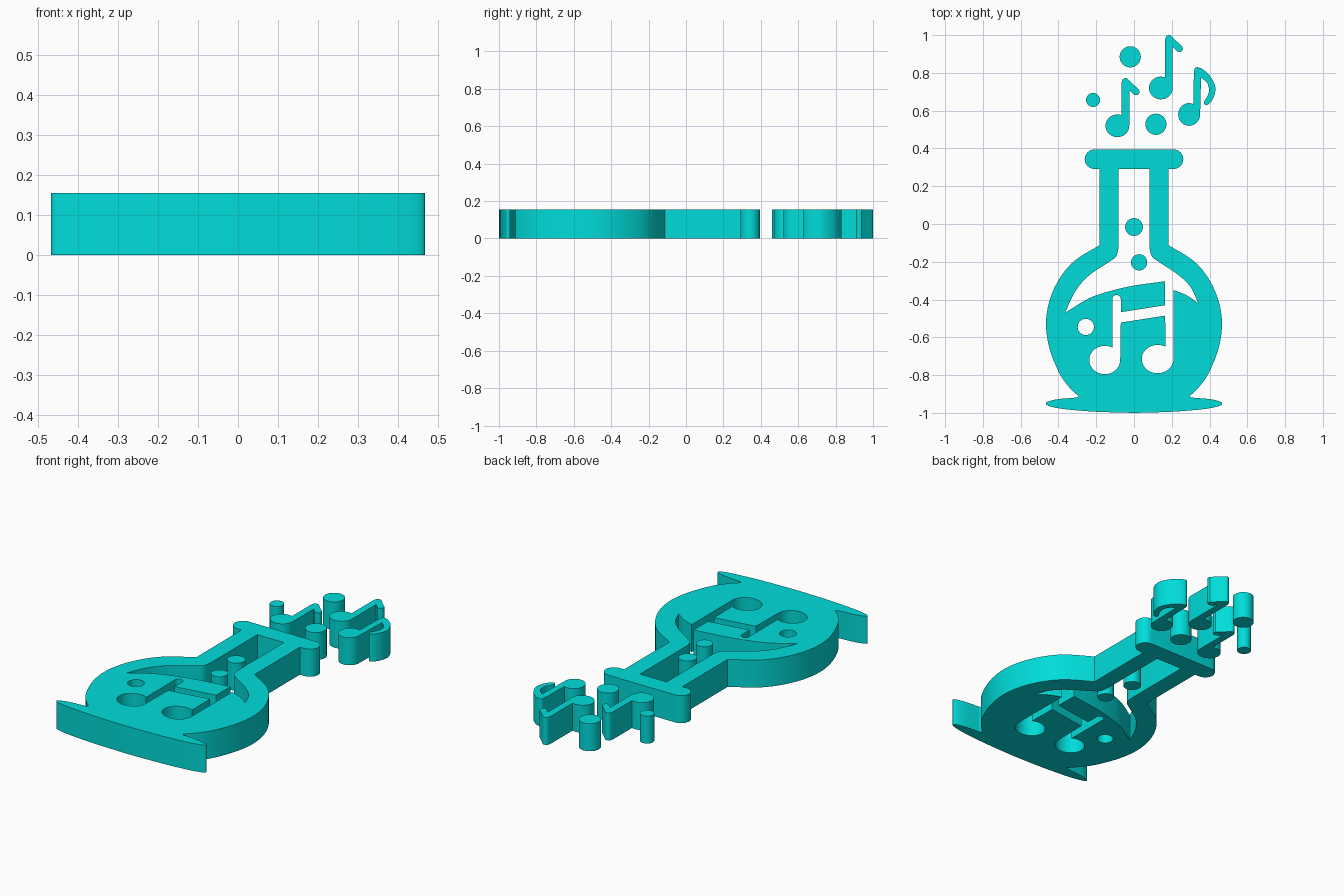
import bpy, bmesh
from math import sin, cos, radians, pi

if "Cube" in bpy.data.objects:
    bpy.data.objects.remove(bpy.data.objects["Cube"])

H = 0.155  # plate thickness

mat = bpy.data.materials.new("turquoise")
mat.diffuse_color = (0.0, 0.72, 0.70, 1)
mat.use_nodes = True
mat.node_tree.nodes["Principled BSDF"].inputs["Base Color"].default_value = mat.diffuse_color


def smooth(pts, n=6):
    """Open Catmull-Rom curve through the points."""
    p = [pts[0]] + list(pts) + [pts[-1]]
    out = []
    for i in range(1, len(p) - 2):
        a, b, c, d = p[i - 1:i + 3]
        for k in range(n):
            t = k / n
            out.append(tuple(0.5 * (2 * b[j] + (c[j] - a[j]) * t
                       + (2 * a[j] - 5 * b[j] + 4 * c[j] - d[j]) * t * t
                       + (3 * b[j] - a[j] - 3 * c[j] + d[j]) * t ** 3) for j in (0, 1)))
    return out + [tuple(pts[-1])]


def arc(cx, cy, rx, ry, a0, a1, n=32):
    return [(cx + rx * cos(radians(a0 + (a1 - a0) * i / n)),
             cy + ry * sin(radians(a0 + (a1 - a0) * i / n))) for i in range(n + 1)]


def circle(cx, cy, r):
    return arc(cx, cy, r, r, 0, 360, 40)[:-1]


def plate(name, *loops):
    """Extrude closed outlines (inner loops become holes) to the plate thickness."""
    cu = bpy.data.curves.new(name, 'CURVE')
    cu.dimensions = '2D'
    cu.fill_mode = 'BOTH'
    cu.extrude = H / 2
    for loop in loops:
        s = cu.splines.new('POLY')
        s.points.add(len(loop) - 1)
        for pt, (x, y) in zip(s.points, loop):
            pt.co = (x, y, 0, 1)
        s.use_cyclic_u = True
    ob = bpy.data.objects.new(name, cu)
    bpy.context.collection.objects.link(ob)
    bpy.ops.object.select_all(action='DESELECT')
    ob.select_set(True)
    bpy.context.view_layer.objects.active = ob
    bpy.ops.object.convert(target='MESH')
    ob = bpy.context.object
    ob.name = name
    bm = bmesh.new()
    bm.from_mesh(ob.data)
    bmesh.ops.remove_doubles(bm, verts=bm.verts, dist=0.0001)
    bmesh.ops.translate(bm, verts=bm.verts, vec=(0, 0, H / 2))
    bmesh.ops.recalc_face_normals(bm, faces=bm.faces)
    bm.to_mesh(ob.data)
    bm.free()
    ob.data.materials.clear()
    ob.data.materials.append(mat)
    bpy.ops.object.shade_smooth_by_angle(angle=radians(30))
    return ob


# flask outer outline: left half from rim to base, then mirrored
left = [(0, .395)]
left += arc(-.208, .343, .053, .052, 90, 270, 16)
left += [(-.182, .291)]
left += smooth([(-.182, -.112), (-.315, -.195), (-.395, -.29), (-.447, -.405), (-.466, -.53),
                (-.447, -.66), (-.395, -.79), (-.34, -.868), (-.293, -.912)])
left += smooth([(-.305, -.919), (-.40, -.927), (-.455, -.94), (-.466, -.953), (-.44, -.967),
                (-.36, -.981), (-.2, -.994), (0, -1)])
outer = left + [(-x, y) for x, y in left[-2:0:-1]]

# flask opening: neck, air above the liquid, and the joined double note cut-out
inner = [(-.083, .291)]
inner += smooth([(-.083, -.13), (-.095, -.172), (-.13, -.2), (-.235, -.27), (-.31, -.355), (-.365, -.47)])
inner += smooth([(-.365, -.47), (-.235, -.392), (-.115, -.352), (0, -.326), (.165, -.303)])[1:]
inner += [(.165, -.43), (-.07, -.467)]
inner += arc(-.0925, -.398, .0225, .0225, 0, 180, 10)
inner += arc(-.155, -.72, .082, .075, 60, 360)
inner += [(-.07, -.522), (.165, -.485)]
inner += arc(.125, -.715, .084, .075, 60, 360)
inner += smooth([(.21, -.35), (.28, -.378), (.34, -.42)])
inner += smooth([(.34, -.42), (.3, -.335), (.235, -.27), (.13, -.2), (.095, -.172), (.083, -.13)])[1:]
inner += [(.083, .291)]

plate("flask", outer, inner, circle(-.255, -.545, .043))

# bubbles in the neck and above the rim
for i, b in enumerate([(0, -.016, .047), (.027, -.203, .043), (-.02, .885, .056),
                       (-.217, .657, .037), (.116, .528, .056)]):
    plate(f"bubble_{i + 1}", circle(*b))

# two floating notes with short flags
for i, (x, y, top) in enumerate([(-.025, .52, .772), (.205, .72, 1.0)]):
    head = arc(x - .063, y, .063, .06, 70, 360)
    flag = [(x, top - .062)] + smooth([(x + .022, top - .085), (x + .04, top - .09),
                                       (x + .053, top - .078), (x + .052, top - .062)], 4)
    tip = smooth([(x + .012, top - .024), (x - .01, top - .003), (x - .022, top),
                  (x - .034, top - .006), (x - .041, top - .025)], 4)
    plate(f"short_flag_note_{i + 1}", head + flag + tip)

# floating note with a long curled flag
curl = smooth([(.355, .775), (.388, .745), (.397, .71), (.39, .68), (.372, .648), (.374, .632),
               (.388, .63), (.41, .65), (.428, .69), (.428, .735), (.40, .787), (.365, .818),
               (.337, .83), (.322, .823), (.317, .80)])
plate("curled_flag_note", arc(.292, .58, .058, .06, 68, 360) + curl)
